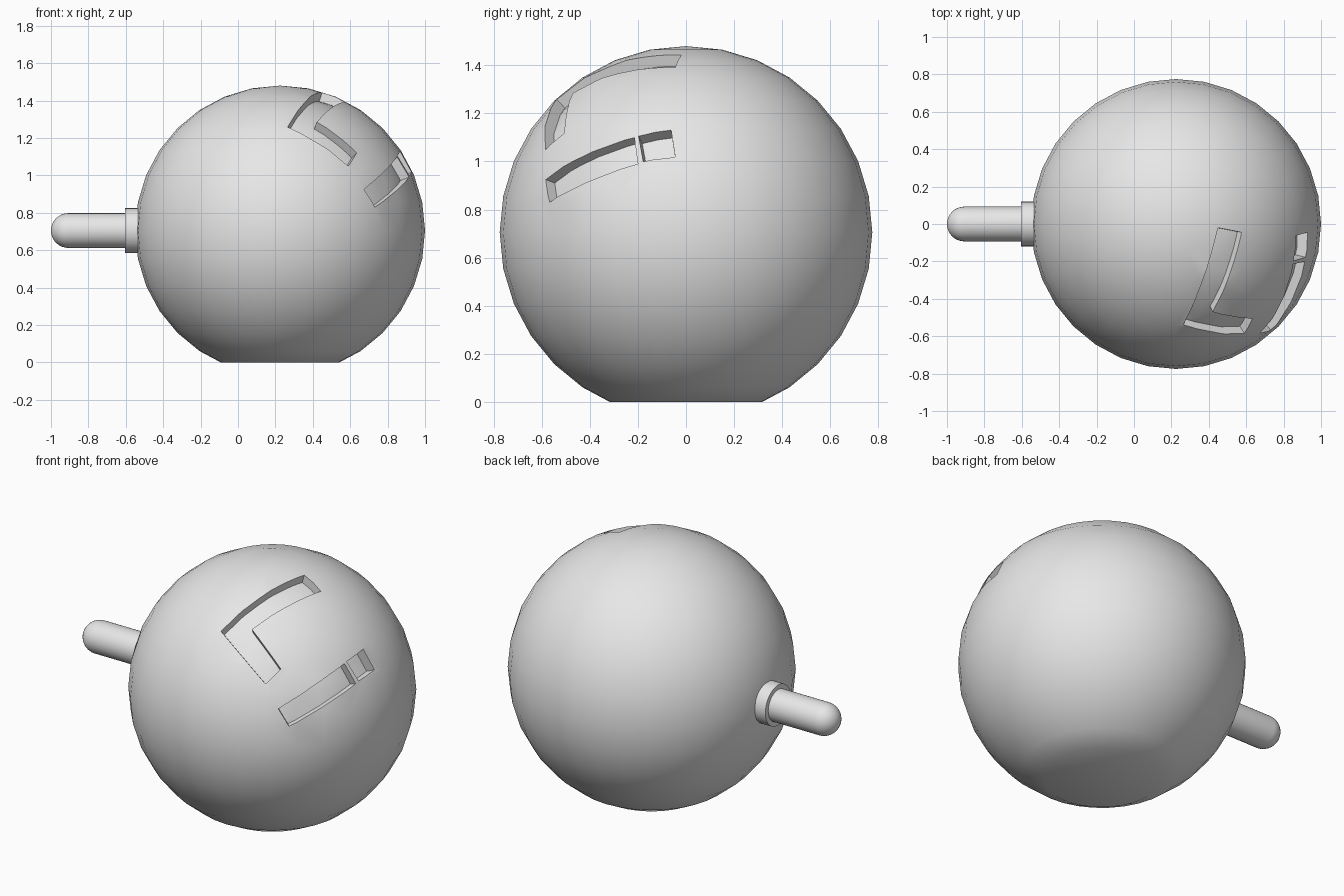
import bpy, bmesh, math
from mathutils import Vector, Matrix

if "Cube" in bpy.data.objects:
    bpy.data.objects.remove(bpy.data.objects["Cube"])

CENTRE = Vector((0.225, 0, 0.705))
R = 0.775

grey = bpy.data.materials.new("light grey")
grey.diffuse_color = (0.8, 0.8, 0.8, 1)
grey.use_nodes = True
grey.node_tree.nodes["Principled BSDF"].inputs["Base Color"].default_value = grey.diffuse_color


def make_object(name, bm):
    bmesh.ops.recalc_face_normals(bm, faces=bm.faces)
    me = bpy.data.meshes.new(name)
    bm.to_mesh(me)
    bm.free()
    ob = bpy.data.objects.new(name, me)
    bpy.context.collection.objects.link(ob)
    me.materials.append(grey)
    return ob


def ball(name, radius, flat_base=False):
    bm = bmesh.new()
    bmesh.ops.create_uvsphere(bm, u_segments=32, v_segments=16, radius=radius,
                              matrix=Matrix.Translation(CENTRE))
    if flat_base:
        cut = bmesh.ops.bisect_plane(bm, geom=bm.verts[:] + bm.edges[:] + bm.faces[:],
                                     plane_co=(0, 0, 0), plane_no=(0, 0, -1), clear_outer=True)
        rim = [e for e in cut["geom_cut"] if isinstance(e, bmesh.types.BMEdge)]
        bmesh.ops.contextual_create(bm, geom=rim)
    return make_object(name, bm)


def subtract(target, cutter):
    mod = target.modifiers.new("cut", 'BOOLEAN')
    mod.operation, mod.solver, mod.object = 'DIFFERENCE', 'EXACT', cutter
    bpy.context.view_layer.objects.active = target
    bpy.ops.object.modifier_apply(modifier=mod.name)
    bpy.data.objects.remove(cutter)


def radial_cutter(corners, depth):
    """Wedge pointing at the ball centre, hollowed so the groove floor follows the ball."""
    bm = bmesh.new()
    dirs = [(Vector(c) - CENTRE).normalized() for c in corners]
    low = [bm.verts.new(CENTRE + d * R * 0.6) for d in dirs]
    high = [bm.verts.new(CENTRE + d * R * 1.25) for d in dirs]
    bm.faces.new(low)
    bm.faces.new(high)
    n = len(dirs)
    for i in range(n):
        j = (i + 1) % n
        bm.faces.new((low[i], low[j], high[j], high[i]))
    bmesh.ops.triangulate(bm, faces=[f for f in bm.faces if len(f.verts) > 4])
    wedge = make_object("groove_cutter", bm)
    subtract(wedge, ball("floor_ball", R - depth))
    return wedge


def lathe_x(name, profile, steps=32):
    """Spin (x, radius) points about the horizontal axis of the ball."""
    bm = bmesh.new()
    verts = [bm.verts.new((x, 0, CENTRE.z + r)) for x, r in profile]
    edges = [bm.edges.new(p) for p in zip(verts, verts[1:])]
    bmesh.ops.spin(bm, geom=verts + edges, cent=(0, 0, CENTRE.z), axis=(1, 0, 0),
                   angle=2 * math.pi, steps=steps)
    bmesh.ops.remove_doubles(bm, verts=bm.verts, dist=1e-4)
    return make_object(name, bm)


# ball with a flat base
body = ball("body", R, flat_base=True)

# grooves: a bent one, a long straight one and a short pocket
grooves = [
    ([(0.265, -0.54, 1.26), (0.45, -0.02, 1.445), (0.575, -0.045, 1.39),
      (0.42, -0.47, 1.285), (0.635, -0.505, 1.12), (0.59, -0.585, 1.05)], 0.05),
    ([(0.675, -0.585, 0.925), (0.73, -0.565, 0.83),
      (0.912, -0.2, 0.99), (0.851, -0.215, 1.10)], 0.05),
    ([(0.855, -0.198, 1.107), (0.917, -0.178, 1.0),
      (0.932, -0.045, 1.02), (0.865, -0.062, 1.13)], 0.06),
]
for corners, depth in grooves:
    subtract(body, radial_cutter(corners, depth))

# collar where the pin leaves the ball
collar = lathe_x("collar", [(-0.605, 0), (-0.605, 0.12), (-0.5, 0.12), (-0.5, 0)])

# round-ended pin
r = 0.093
tip = [(-1 + r - r * math.cos(a), r * math.sin(a))
       for a in (math.pi / 2 * i / 8 for i in range(9))]
pin = lathe_x("pin", tip + [(-0.55, r), (-0.55, 0)])

# smooth shading with crisp edges
bpy.ops.object.select_all(action='DESELECT')
for ob in (body, collar, pin):
    ob.select_set(True)
bpy.context.view_layer.objects.active = body
bpy.ops.object.shade_smooth_by_angle(angle=math.radians(30))
